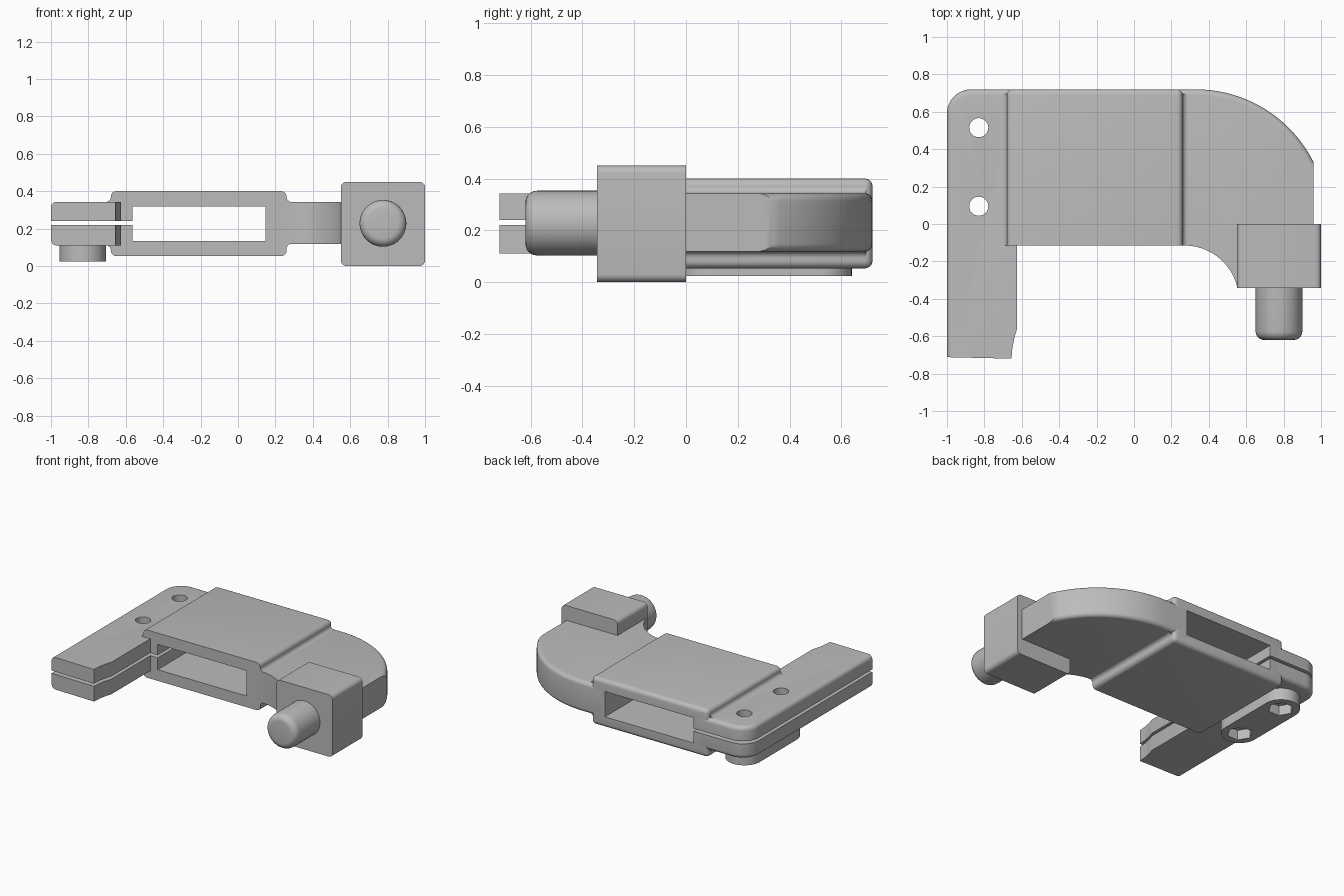
import bpy, bmesh
from math import cos, sin, pi, radians, atan2
from mathutils import Matrix

cube = bpy.data.objects.get("Cube")
if cube:
    bpy.data.objects.remove(cube)

grey = bpy.data.materials.new("plain_grey")
grey.use_nodes = True
grey.diffuse_color = (0.5, 0.5, 0.5, 1)
grey.node_tree.nodes["Principled BSDF"].inputs["Base Color"].default_value = (0.5, 0.5, 0.5, 1)

FRONT, BACK = -0.115, 0.72      # depth limits of the central body
PLATE_Z, ARM_Z, BODY_Z = (0.11, 0.343), (0.118, 0.343), (0.053, 0.40)
SCREW_X, SCREW_Y = -0.83, (0.095, 0.515)


def arc(cx, cy, r, start, end, steps=12):
    """Points along an arc, angles in radians."""
    angles = [start + (end - start) * i / steps for i in range(steps + 1)]
    return [(cx + r * cos(a), cy + r * sin(a)) for a in angles]


def prism(name, outline, low, high, axis="z", round_edge=None, radius=0.03):
    """Extrude an outline along z (xy outline) or y (xz outline); round chosen edges."""
    bm = bmesh.new()
    place = (lambda u, v: (u, v, low)) if axis == "z" else (lambda u, v: (u, low, v))
    face = bm.faces.new([bm.verts.new(place(u, v)) for u, v in outline])
    top = bmesh.ops.extrude_face_region(bm, geom=[face])["geom"]
    shift = (0, 0, high - low) if axis == "z" else (0, high - low, 0)
    bmesh.ops.translate(bm, vec=shift, verts=[g for g in top if isinstance(g, bmesh.types.BMVert)])
    bmesh.ops.recalc_face_normals(bm, faces=bm.faces)
    if round_edge:
        edges = [e for e in bm.edges if round_edge(e.verts[0].co, e.verts[1].co)]
        bmesh.ops.bevel(bm, geom=edges, offset=radius, segments=5, profile=0.5, affect="EDGES")
    mesh = bpy.data.meshes.new(name)
    bm.to_mesh(mesh)
    bm.free()
    mesh.materials.append(grey)
    obj = bpy.data.objects.new(name, mesh)
    bpy.context.collection.objects.link(obj)
    return obj


def rect(x0, x1, y0, y1):
    return [(x0, y0), (x1, y0), (x1, y1), (x0, y1)]


def activate(obj):
    bpy.ops.object.select_all(action="DESELECT")
    obj.select_set(True)
    bpy.context.view_layer.objects.active = obj


def cut(obj, cutters):
    activate(obj)
    for cutter in cutters:
        mod = obj.modifiers.new("cut", "BOOLEAN")
        mod.operation, mod.solver, mod.object = "DIFFERENCE", "EXACT", cutter
        bpy.ops.object.modifier_apply(modifier=mod.name)


# Clamp plate: long flat strip with one rounded back corner and a chamfered front end
plate_outline = [(-1, -0.712), (-0.655, -0.72), (-0.65, -0.66), (-0.639, -0.605), (-0.625, -0.56),
                 (-0.625, BACK)] + arc(-0.87, BACK - 0.13, 0.13, pi / 2, pi)


def plate_rim(a, b):
    outer = all(p.x < -0.86 or p.y > BACK - 0.001 for p in (a, b))
    return outer and abs(a.z - b.z) < 0.001 and not (a.y < 0 and b.y < 0)


clamp_plate = prism("clamp_plate", plate_outline, *PLATE_Z, round_edge=plate_rim)

# Central body: rounded everywhere except around its front face
body = prism("central_body", rect(-0.68, 0.26, *BODY_Z), FRONT, BACK, axis="y",
             round_edge=lambda a, b: a.y > FRONT + 0.01 or b.y > FRONT + 0.01)

# Curved arm: concave front curve and large convex back curve
outer_start = atan2(0.314, 0.63)
arm_outline = ([(0.18, FRONT)] + arc(0.27, -0.405, 0.29, pi / 2, radians(15))
               + [(0.9, -0.33), (0.96, -0.3)]
               + arc(0.33, 0.016, 0.704, outer_start, pi / 2, 20) + [(0.18, BACK)])


def arm_rim(a, b):
    return abs(a.z - b.z) < 0.001 and min(a.y, b.y) > 0.32 and abs(a.x - b.x) > 0.001


arm = prism("curved_arm", arm_outline, *ARM_Z, round_edge=arm_rim)


# Small concave fillets where the body steps down to the plate and arm
def fillet(name, x, z, sx, sz, r=0.025):
    curve = arc(x + sx * r, z + sz * r, r, 0, pi / 2, 6)
    cx, cz = x + sx * r, z + sz * r
    curve = [(2 * cx - u if sx > 0 else u, 2 * cz - v if sz > 0 else v) for u, v in curve]
    inside = [(x + sx * r, z - sz * 0.01), (x - sx * 0.01, z - sz * 0.01), (x - sx * 0.01, z + sz * r)]
    return prism(name, curve + inside, FRONT, BACK - 0.025, axis="y")


fillet("upper_plate_fillet", -0.68, PLATE_Z[1], -1, 1)
fillet("lower_plate_fillet", -0.68, PLATE_Z[0], -1, -1)
fillet("upper_arm_fillet", 0.26, ARM_Z[1], 1, 1)
fillet("lower_arm_fillet", 0.26, ARM_Z[0], 1, -1)

# Screw boss: stadium under the clamp plate
boss_outline = (arc(SCREW_X, SCREW_Y[0], 0.125, pi, 2 * pi, 20)
                + arc(SCREW_X, SCREW_Y[1], 0.125, 0, pi, 20))
boss = prism("screw_boss", boss_outline, 0.023, 0.115)

# End block with rounded long edges
prism("end_block", rect(0.55, 1, 0, 0.45), -0.343, 0, axis="y",
      round_edge=lambda a, b: abs(a.y - b.y) > 0.1)

# Round peg with a softened tip
prism("front_peg", arc(0.775, 0.228, 0.125, 0, 2 * pi * 47 / 48, 47), -0.62, -0.3, axis="y",
      round_edge=lambda a, b: a.y < -0.6 and b.y < -0.6, radius=0.045)

# Cutters: clamp slot, window, screw holes and hexagonal nut pockets
slot = prism("slot_cutter", rect(-1.1, -0.5, 0.22, 0.24), -0.9, 0.9, axis="y")
window = prism("window_cutter", rect(-0.565, 0.148, 0.134, 0.318), -0.9, 0.9, axis="y")
holes = [prism("hole_cutter", arc(SCREW_X, y, 0.051, 0, 2 * pi * 31 / 32, 31), -0.1, 0.6)
         for y in SCREW_Y]
pockets = [prism("pocket_cutter", arc(SCREW_X, y, 0.085, 0, 2 * pi * 5 / 6, 5), -0.1, 0.095)
           for y in SCREW_Y]
cut(clamp_plate, [slot] + holes)
cut(body, [window, slot])
cut(boss, holes + pockets)
for cutter in [slot, window] + holes + pockets:
    bpy.data.objects.remove(cutter)

# Smooth the rounded surfaces and keep sharp edges
for obj in bpy.context.collection.objects:
    if obj.type == "MESH" and grey.name in obj.data.materials:
        activate(obj)
        bpy.ops.object.shade_smooth_by_angle(angle=radians(30))
